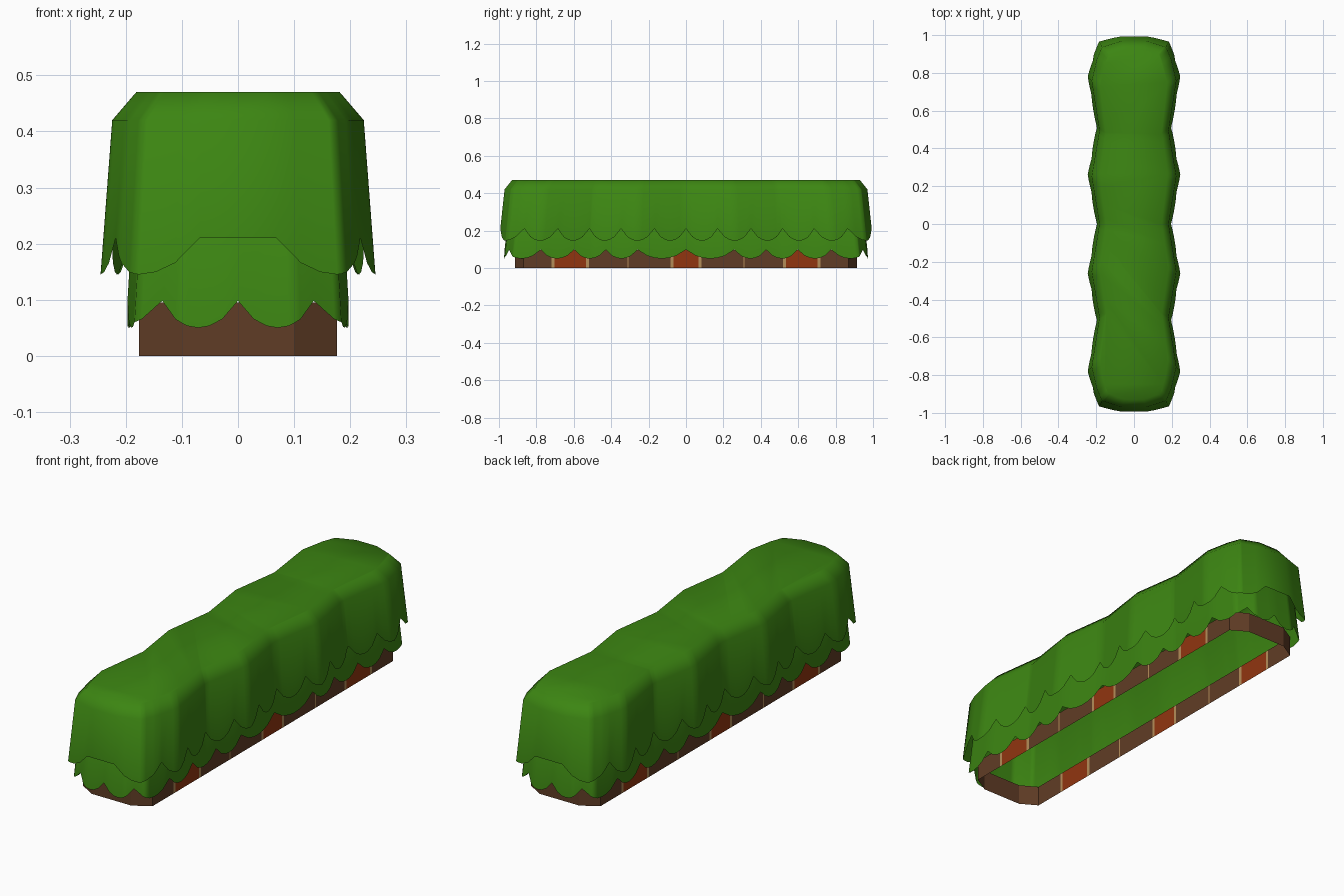
import bpy, math

if "Cube" in bpy.data.objects:
    bpy.data.objects.remove(bpy.data.objects["Cube"])


def material(name, rgb):
    m = bpy.data.materials.new(name)
    m.diffuse_color = (*rgb, 1)
    m.use_nodes = True
    m.node_tree.nodes["Principled BSDF"].inputs["Base Color"].default_value = m.diffuse_color
    return m


GREEN = material("leaf green", (0.045, 0.235, 0.006))
BROWN = material("wood brown", (0.118, 0.046, 0.019))
RUST = material("rust panel", (0.285, 0.036, 0.005))
TAN = material("tan trim", (0.46, 0.27, 0.10))


def make(name, verts, faces, mats, indices=None, smooth=False):
    me = bpy.data.meshes.new(name)
    me.from_pydata(verts, [], faces)
    for m in mats:
        me.materials.append(m)
    for i, p in enumerate(me.polygons):
        p.use_smooth = smooth
        if indices:
            p.material_index = indices[i]
    ob = bpy.data.objects.new(name, me)
    bpy.context.collection.objects.link(ob)
    return ob


def full_loop(quarter):
    """Mirror a quarter path (end centre to side centre) into a CCW loop."""
    q, r = quarter[:-1], quarter[:0:-1]
    loop = list(q)
    loop += [(x, -y, z) for x, y, z in r]
    loop += [(-x, -y, z) for x, y, z in q]
    loop += [(-x, y, z) for x, y, z in r]
    return loop[::-1]


def leaf_shell(name, path, front, sides, z_tip, z_notch, z_shoulder, z_top):
    """Leafy cover with a scalloped hem; notches at arc lengths / side y values."""
    arc = [0.0]
    for a, b in zip(path, path[1:]):
        arc.append(arc[-1] + math.dist(a, b))

    def interp(s, xs, vs):
        for i in range(len(xs) - 1):
            if s <= xs[i + 1] + 1e-9:
                t = (s - xs[i]) / (xs[i + 1] - xs[i])
                return vs[i] + (vs[i + 1] - vs[i]) * t
        return vs[-1]

    def arc_at_y(y):
        return interp(-y, [-p[1] for p in path[1:]], arc[1:])

    # hem height along the path
    notches = front + [arc_at_y(y) for y in sides]
    ks, kz = [], []
    if notches[0] > 0:
        ks, kz = [0.0], [z_notch]
    drop = z_notch - z_tip
    for a, b in zip(notches, notches[1:]):
        for t, d in ((0, 0), (.2, .68), (.36, .93), (.5, 1), (.64, .93), (.8, .68)):
            ks.append(a + (b - a) * t)
            kz.append(z_notch - drop * d)
    ks.append(notches[-1])
    kz.append(z_notch)
    samples = []
    for s in sorted(ks + arc):
        if not samples or s - samples[-1] > 0.004:
            samples.append(s)
    xs, ys = [p[0] for p in path], [p[1] for p in path]
    quarter = [(interp(s, arc, xs), interp(s, arc, ys), interp(s, ks, kz)) for s in samples]
    loop = full_loop(quarter)
    n = len(loop)

    # hem ring, shoulder ring, top ring
    verts = []
    for x, y, z in loop:
        t = (z - z_tip) / (z_shoulder - z_tip)
        verts.append((x * (1 - .085 * t), y * (1 - .03 * t), z))
    verts += [(x * .915, y * .97, z_shoulder) for x, y, _ in loop]
    verts += [(x * .74, y * .93, z_top) for x, y, _ in loop]
    faces = []
    for k in (0, n):
        for i in range(n):
            j = (i + 1) % n
            faces.append((k + i, k + j, k + n + j, k + n + i))
    faces.append(tuple(range(2 * n, 3 * n)))
    make(name, verts, faces, [GREEN], smooth=True)


# upper leaf cover with wavy sides
leaf_shell("upper_hedge",
           [(0, 1), (.07, 1), (.185, .965), (.215, .9), (.245, .78),
            (.2, .51), (.245, .26), (.2, 0)],
           [.07], [.87, .69, .52, .35, .17, 0], .145, .21, .42, .47)

# lower leaf skirt, a smaller cover nested inside
leaf_shell("lower_hedge",
           [(0, .975), (.1, .97), (.185, .925), (.2, .78),
            (.187, .51), (.2, .26), (.187, 0)],
           [0, .142], [.78, .6, .43, .26, 0], .05, .098, .325, .375)

# planter wall: open ring with rust panels and tan trims on the long sides
half = [(0, .003, TAN), (.0, .0, BROWN)]
bands = [(.068, RUST), (.082, TAN), (.307, BROWN), (.313, TAN), (.518, BROWN),
         (.534, TAN), (.703, RUST), (.719, TAN), (.87, BROWN)]
mats = [BROWN, RUST, TAN]
quarter = [(0, .915, 0), (.1, .915, 0)] + [(.176, y, 0) for y, _ in reversed(bands)] + [(.176, 0, 0)]
ring = full_loop(quarter)
n = len(ring)
verts = ring + [(x, y, .095) for x, y, _ in ring]
faces, idx = [], []
for i in range(n):
    j = (i + 1) % n
    faces.append((i, j, n + j, n + i))
    mid = abs(ring[i][1] + ring[j][1]) / 2
    m = BROWN
    if abs(ring[i][0]) > .17 and abs(ring[j][0]) > .17:
        m = next((c for y, c in bands if mid < y), BROWN)
    idx.append(mats.index(m))
make("planter_wall", verts, faces, mats, idx)
